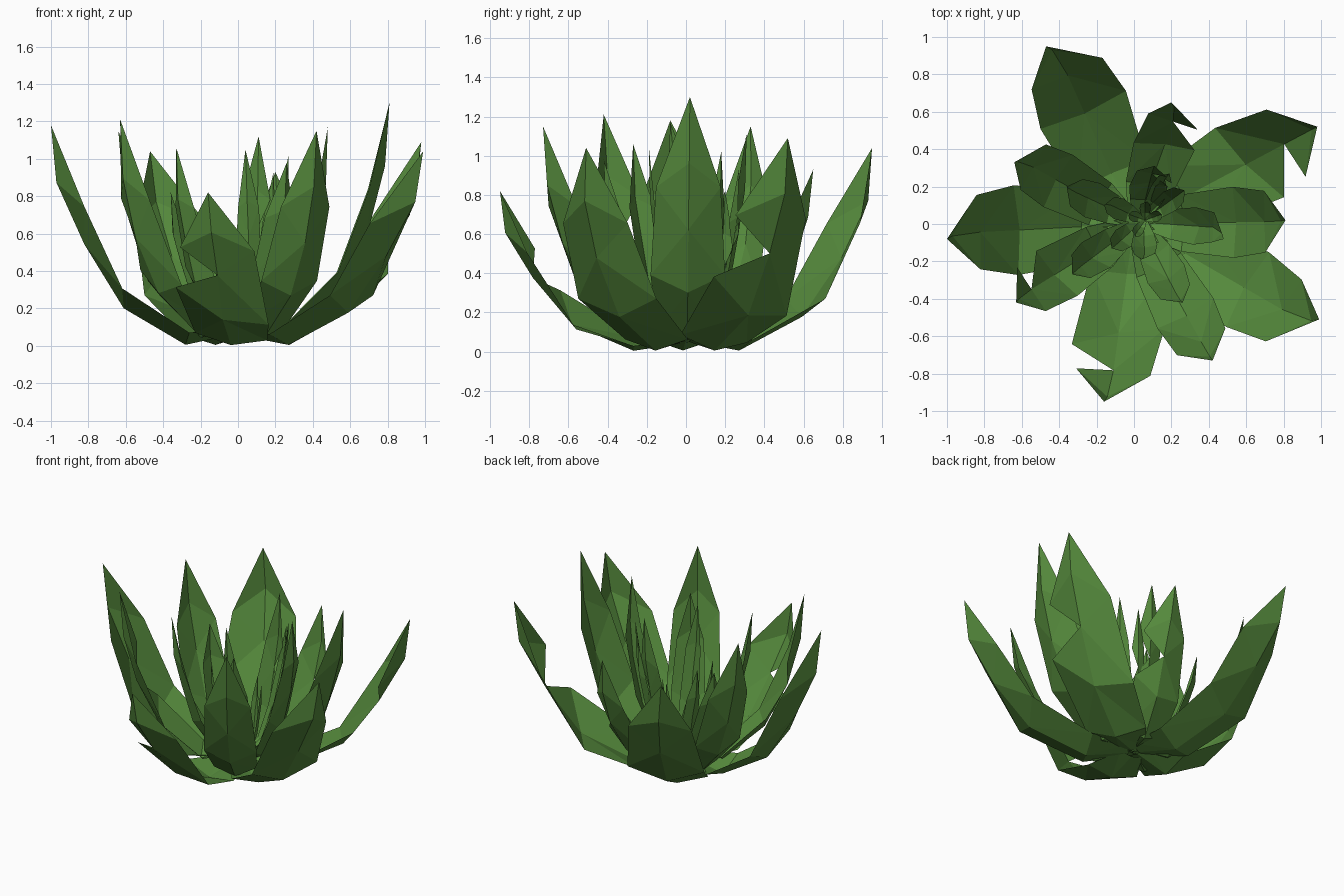
import bpy, bmesh
from math import radians, cos, sin
from mathutils import Vector

if "Cube" in bpy.data.objects:
    bpy.data.objects.remove(bpy.data.objects["Cube"])

green = bpy.data.materials.new("leaf_green")
green.diffuse_color = (0.09, 0.25, 0.045, 1)
green.use_nodes = True
green.node_tree.nodes["Principled BSDF"].inputs["Base Color"].default_value = green.diffuse_color


def leaf(name, tip, az, w, tilt, gap, rows, foot, centre):
    """Cupped leaf: rows of (edge, midrib, edge), then an upper midrib point and tip.
    rows: midrib radius, midrib height, edge radius, edge height (fractions), width factor."""
    tip, root = Vector(tip), Vector(centre).to_3d()
    reach, high = (tip - root).to_2d().length, tip.z
    out = Vector((cos(radians(az)), sin(radians(az)), 0))
    side = Vector((-out.y, out.x, 0))
    up = Vector((0, 0, 1))
    bm = bmesh.new()
    grid = []
    for i, (mr, mz, er, ez, wf) in enumerate(rows):
        # tilt lifts one edge and slides it along the leaf
        t = (up + out * 0.75) * tilt * (0, 0.2, 1, 0.1)[i]
        mid = root + out * mr * reach + up * (foot + mz * (high - foot))
        edge = root + out * er * reach + up * (foot + ez * (high - foot))
        grid.append([bm.verts.new(p) for p in (
            edge + side * w * wf - t, mid, edge - side * w * wf + t)])
    # blade faces, optionally with one torn triangle
    for i in range(len(grid) - 1):
        (a, b, c), (d, e, f) = grid[i], grid[i + 1]
        bm.faces.new((a, b, e)), bm.faces.new((a, e, d))
        if not (gap and i == 2):
            bm.faces.new((c, f, e))
        bm.faces.new((b, c, e))
    # pointed end
    l, m, r = grid[-1]
    end = bm.verts.new(tip)
    flat = tip - root
    flat.z = 0
    ridge = bm.verts.new(root + flat * 0.485 + out * reach * 0.485 + up * high * 0.74)
    for f in ((l, m, ridge), (m, r, ridge), (l, ridge, end), (ridge, r, end)):
        bm.faces.new(f)
    me = bpy.data.meshes.new(name)
    bm.to_mesh(me)
    bm.free()
    me.materials.append(green)
    bpy.context.collection.objects.link(bpy.data.objects.new(name, me))


# leaf profiles, from spreading to upright
spread = [(.03, .05, .03, .07, .35), (.28, .005, .27, .06, .8),
          (.61, .17, .63, .26, 1), (.82, .46, .83, .63, .83)]
rising = [(.04, .05, .04, .07, .35), (.32, .02, .30, .07, .8),
          (.67, .22, .65, .29, 1), (.86, .47, .86, .64, .87)]
upright = [(.03, .0, .03, .02, .35), (.40, .06, .36, .10, .8),
           (.70, .26, .64, .34, 1), (.86, .52, .86, .68, .8)]

# x, y, z of tip, body direction, half width, tilt, torn edge
outer = [(.98, .52, 1.09, 28, .25, .10, 1), (-.47, .95, 1.04, 114, .25, 0, 0),
         (-1, -.08, 1.18, 183, .24, 0, 0), (-.16, -.95, .82, 262, .24, .10, 1),
         (.99, -.51, 1.04, -30, .23, 0, 0)]
second = [(.81, .02, 1.30, 1, .19, 0, 0), (.2, .65, .93, 70, .16, .05, 1),
          (-.64, .33, 1.15, 151, .16, 0, 0), (-.63, -.42, 1.21, 212, .16, .04, 1),
          (.42, -.73, 1.15, 299, .17, 0, 0)]
third = [(.48, -.08, 1.17, -4, .10, 0, 0), (.11, .31, 1.12, 76, .10, .03, 1),
         (-.36, .2, .82, 155, .10, 0, 0), (-.33, -.27, 1.06, 217, .10, .03, 0),
         (.26, -.42, .98, 297, .11, 0, 0)]
inner = [(.27, .18, 1.02, 36, .06, 0, 0), (.19, .27, .93, 62, .05, 0, 1),
         (-.16, .1, .75, 155, .06, 0, 0), (-.12, -.13, .72, 222, .06, 0, 0),
         (.04, -.19, 1.05, 272, .07, 0, 0)]
heart = [(.15, .05, .6, 20, .03, 0, 0), (.07, .12, .6, 90, .03, 0, 0),
         (-.03, .05, .45, 160, .03, 0, 0), (.01, -.07, .5, 235, .03, 0, 0)]

for ring, data, rows, foot, centre in (
        ("outer", outer, spread, 0, (0, 0)), ("second", second, rising, .02, (.01, 0)),
        ("third", third, upright, .05, (.03, .01)), ("inner", inner, upright, .08, (.05, .02)),
        ("heart", heart, upright, .11, (.06, .02))):
    for i, (x, y, z, az, w, tilt, gap) in enumerate(data):
        leaf(f"{ring}_leaf_{i + 1}", (x, y, z), az, w, tilt, gap, rows, foot, centre)
